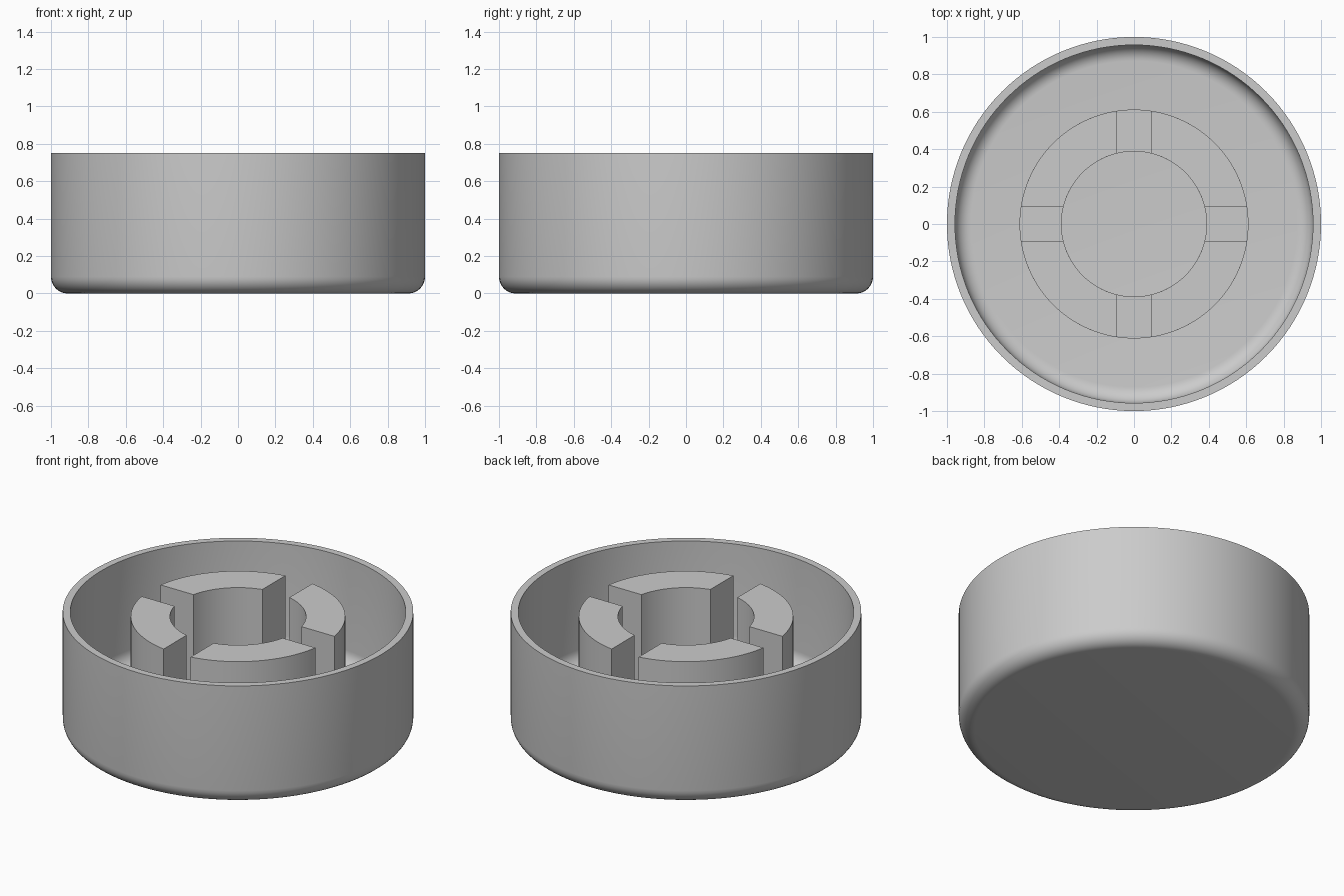
import bpy
import bmesh
from math import radians, sin, cos, asin, pi

if "Cube" in bpy.data.objects:
    bpy.data.objects.remove(bpy.data.objects["Cube"], do_unlink=True)

HEIGHT, INNER_R, FLOOR = 0.75, 0.957, 0.085
RING_IN, RING_OUT = 0.388, 0.612
SLOT_HALF, SLOT_FLOOR, POST_TOP = 0.094, 0.14, 0.722
SIDES = 128

grey = bpy.data.materials.new("plain grey")
grey.use_nodes = True
grey.diffuse_color = (0.6, 0.6, 0.6, 1)
grey.node_tree.nodes["Principled BSDF"].inputs["Base Color"].default_value = (0.6, 0.6, 0.6, 1)


def finish(bm, name):
    """Turn a bmesh into a smooth shaded object with sharp corners."""
    bmesh.ops.remove_doubles(bm, verts=bm.verts, dist=0.0001)
    bmesh.ops.recalc_face_normals(bm, faces=bm.faces)
    mesh = bpy.data.meshes.new(name)
    bm.to_mesh(mesh)
    bm.free()
    mesh.materials.append(grey)
    obj = bpy.data.objects.new(name, mesh)
    bpy.context.collection.objects.link(obj)
    bpy.ops.object.select_all(action='DESELECT')
    obj.select_set(True)
    bpy.context.view_layer.objects.active = obj
    bpy.ops.object.shade_smooth_by_angle(angle=radians(30))
    return obj


def lathe(profile, name):
    """Spin an (r, z) profile around the z axis."""
    bm = bmesh.new()
    verts = [bm.verts.new((r, 0, z)) for r, z in profile]
    edges = [bm.edges.new(pair) for pair in zip(verts, verts[1:])]
    bmesh.ops.spin(bm, geom=verts + edges, cent=(0, 0, 0), axis=(0, 0, 1),
                   angle=2 * pi, steps=SIDES, use_merge=True)
    return finish(bm, name)


def fillet(radius, outer, base, steps=8):
    """Quarter round from the flat base up to the wall."""
    angles = [pi / 2 * i / steps for i in range(steps + 1)]
    return [(outer - radius + radius * sin(a), base + radius - radius * cos(a)) for a in angles]


# Hollow cup with rounded lower edge inside and out
outside = [(0, 0)] + fillet(0.09, 1, 0) + [(1, HEIGHT)]
inside = [(INNER_R, HEIGHT)] + fillet(0.085, INNER_R, FLOOR)[::-1] + [(0, FLOOR)]
lathe(outside + inside, "cup")

# Low ring joining the posts at the bottom of the slots
lathe([(RING_IN, FLOOR - 0.02), (RING_IN, SLOT_FLOOR),
       (RING_OUT, SLOT_FLOOR), (RING_OUT, FLOOR - 0.02)], "post_base_ring")


def arc(radius, turn, steps=24):
    """Quarter arc trimmed by the straight slot sides."""
    start = asin(SLOT_HALF / radius)
    span = pi / 2 - 2 * start
    angles = [turn + start + span * i / steps for i in range(steps + 1)]
    return [(radius * cos(a), radius * sin(a)) for a in angles]


# Four curved posts separated by crossing slots
for quarter, side in enumerate(("back_left", "back_right", "front_right", "front_left")):
    turn = quarter * pi / 2
    inner, outer = arc(RING_IN, turn), arc(RING_OUT, turn)
    bm = bmesh.new()
    outline = [bm.verts.new((x, y, SLOT_FLOOR - 0.02)) for x, y in outer + inner[::-1]]
    face = bm.faces.new(outline)
    top = bmesh.ops.extrude_face_region(bm, geom=[face], use_keep_orig=True)["geom"]
    for v in top:
        if isinstance(v, bmesh.types.BMVert):
            v.co.z = POST_TOP
    finish(bm, "post_" + side)
